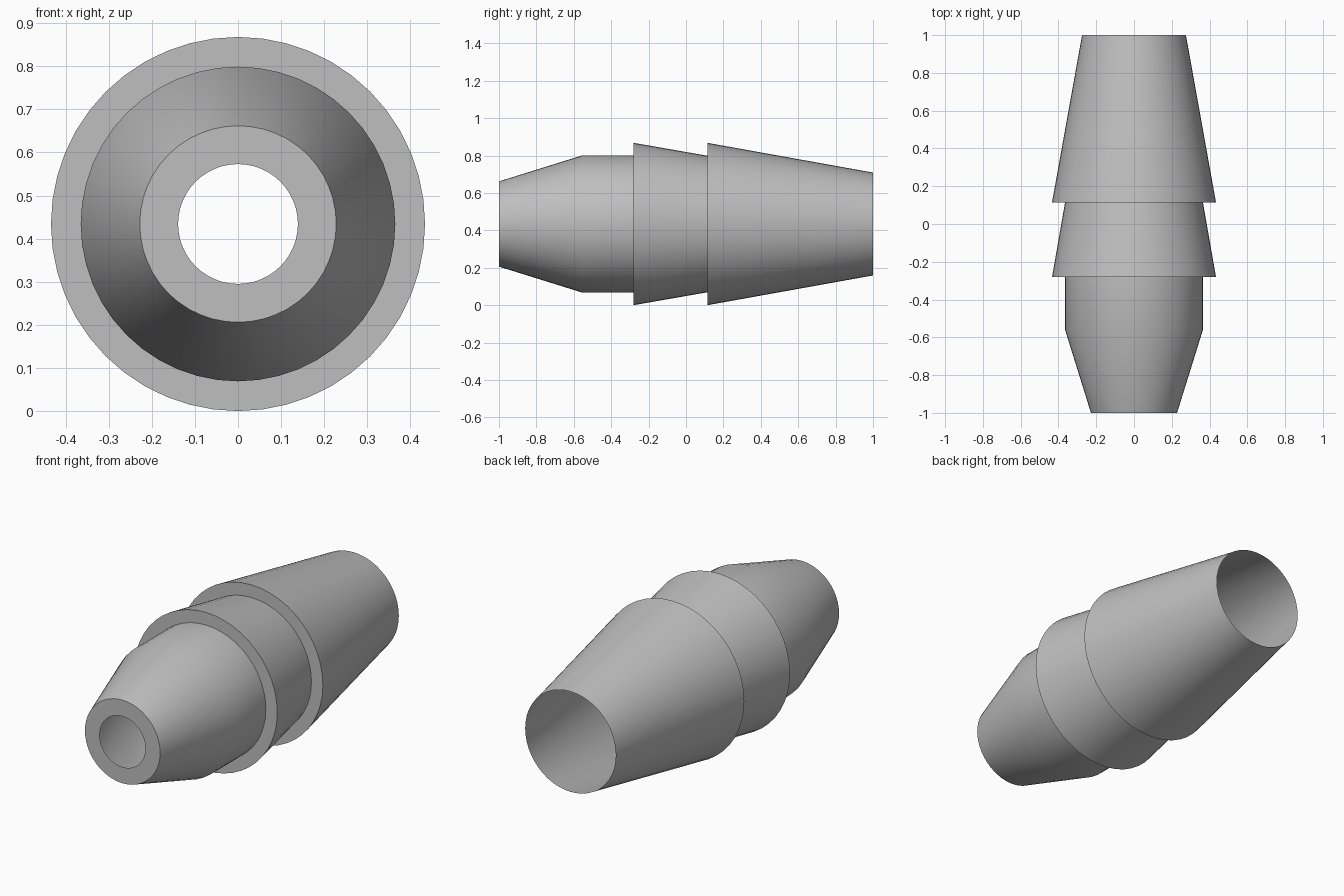
import bpy, bmesh, math

cube = bpy.data.objects.get("Cube")
if cube:
    bpy.data.objects.remove(cube, do_unlink=True)

SEGMENTS = 48
CENTRE_Z = 0.434

grey = bpy.data.materials.new("plain_grey")
grey.use_nodes = True
colour = (0.52, 0.52, 0.52, 1)
grey.diffuse_color = colour
grey.node_tree.nodes["Principled BSDF"].inputs["Base Color"].default_value = colour


def lathe(name, profile):
    """Turn an open (radius, y) profile around the long axis into a thin shell."""
    bm = bmesh.new()
    rings = []
    for radius, y in profile:
        ring = []
        for i in range(SEGMENTS):
            t = math.tau * i / SEGMENTS + math.pi / 2
            ring.append(bm.verts.new((radius * math.cos(t), y,
                                      CENTRE_Z + radius * math.sin(t))))
        rings.append(ring)
    for a, b in zip(rings, rings[1:]):
        for i in range(SEGMENTS):
            j = (i + 1) % SEGMENTS
            bm.faces.new((a[i], b[i], b[j], a[j]))
    mesh = bpy.data.meshes.new(name)
    bm.to_mesh(mesh)
    bm.free()
    mesh.materials.append(grey)
    obj = bpy.data.objects.new(name, mesh)
    bpy.context.collection.objects.link(obj)
    bpy.ops.object.select_all(action='DESELECT')
    obj.select_set(True)
    bpy.context.view_layer.objects.active = obj
    bpy.ops.object.shade_smooth_by_angle(angle=math.radians(30))
    return obj


# Tapered nose with a flat, pierced front
lathe("nose", [(0.139, -1), (0.228, -1), (0.365, -0.56), (0.365, -0.28)])

# Short flared collar: front lip, then taper
lathe("middle_collar", [(0.365, -0.28), (0.434, -0.28), (0.365, 0.115)])

# Long flared sleeve, open at the back
lathe("rear_sleeve", [(0.365, 0.115), (0.434, 0.115), (0.275, 1)])
